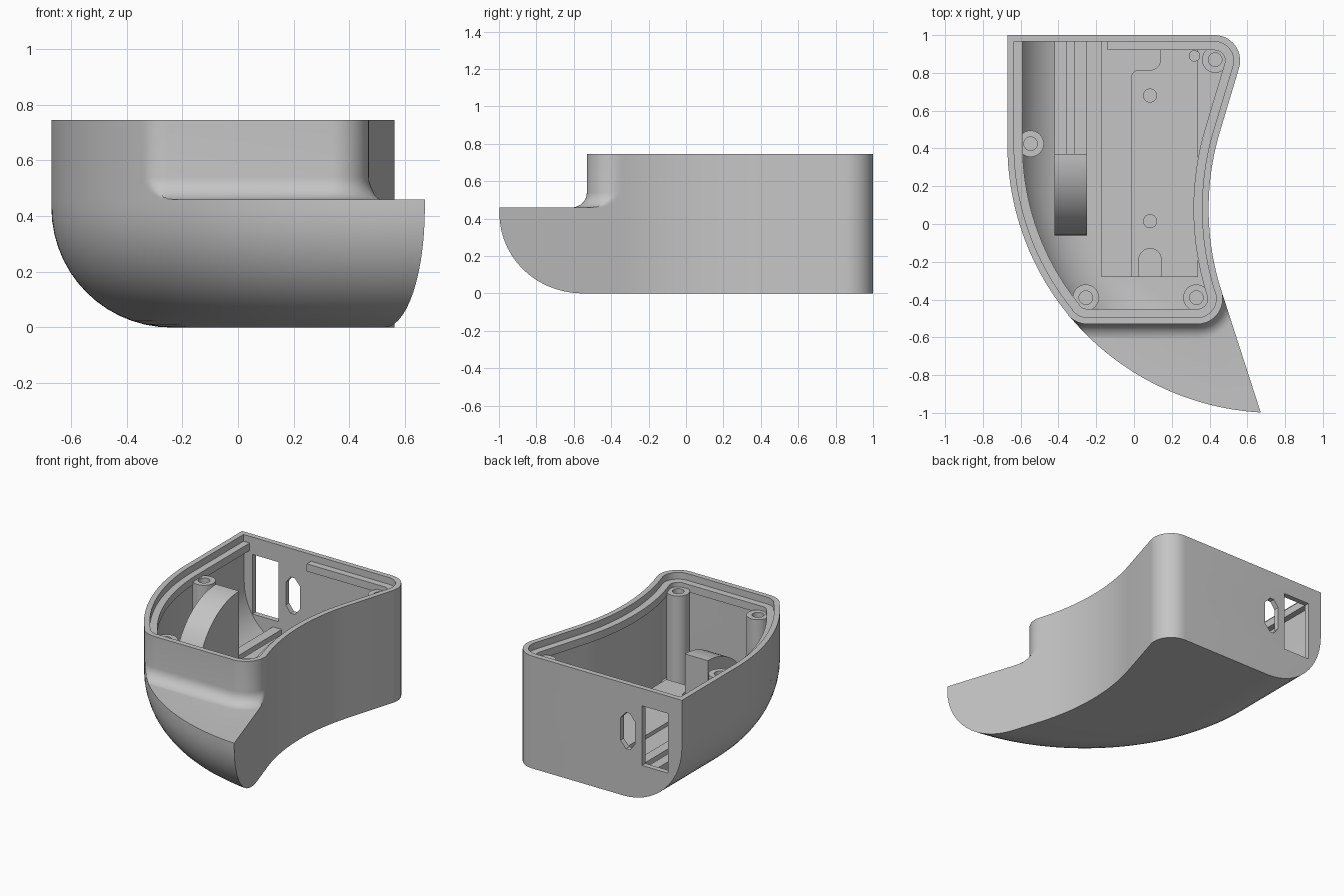
import bpy, bmesh, math
from math import sin, cos, radians, sqrt, atan2, degrees
from mathutils import Vector

cube = bpy.data.objects.get("Cube")
if cube:
    bpy.data.objects.remove(cube, do_unlink=True)

mat = bpy.data.materials.new("plain_grey")
mat.use_nodes = True
GREY = (0.56, 0.56, 0.56, 1)
mat.diffuse_color = GREY
mat.node_tree.nodes["Principled BSDF"].inputs["Base Color"].default_value = GREY

# Plan geometry: big outer curve, hollow side curve, corner centres
R, C = 1.42, Vector((0.75, 0.42))
HOLLOW = Vector((1.815, 0.08))
CORNER = 0.135
FRONT_L, FRONT_R, BACK_R = Vector((-0.246, -0.395)), Vector((0.335, -0.395)), Vector((0.427, 0.865))
LOW, HIGH = 17.9, 16.2
P0 = HOLLOW + R * Vector((-cos(radians(LOW)), -sin(radians(LOW))))
U = Vector((sin(radians(LOW)), -cos(radians(LOW))))
N = Vector((-U.y, U.x))
STEP_Z, TOP_Z = 0.46, 0.745


def arc(c, r, a0, a1, n):
    return [c + r * Vector((cos(radians(a0 + (a1 - a0) * i / n)),
                            sin(radians(a0 + (a1 - a0) * i / n)))) for i in range(n + 1)]


def right_side(d):
    return (arc(HOLLOW, R + d, 180 + LOW, 180 - HIGH, 32)
            + arc(BACK_R, CORNER - d, -HIGH, 90, 14))


def lower_plan(d):
    """Whole plan with the tail; d moves only the big outer curve inward."""
    w, rad = P0 - C, R - d
    t = -w.dot(U) + sqrt(w.dot(U) ** 2 - w.dot(w) + rad ** 2)
    end = P0 + t * U - C
    stop = degrees(atan2(end.y, end.x)) % 360
    return arc(C, rad, 180, stop, 64) + right_side(0) + [Vector((C.x - rad, 1))]


def clamp(p):
    """Keep a foot point inside the outer curve and the tail's cut face."""
    if (p - C).length > R:
        p = C + (p - C).normalized() * R
    return p - max((p - P0).dot(N), 0) * N


def upper_plan(d, flare=0, back=None):
    """Rim plan offset inward by d; flare spreads the front foot."""
    k = FRONT_L - C
    stop = degrees(atan2(k.y, k.x)) % 360
    front = (arc(FRONT_L, CORNER - d + flare, stop, 270, 12)
             + arc(FRONT_R, CORNER - d + flare, -90, LOW, 16))
    if flare:
        front = [clamp(p) for p in front]
    pts = arc(C, R - d, 180, stop, 30) + front + right_side(d)
    if back:
        pts += [Vector((-0.14, 1 - d)), Vector((-0.14, back))]
    return pts + [Vector((C.x - R + d, back or 1 - d))]


def at(plan, z):
    return [(p[0], p[1], z) for p in plan]


def loft(name, rings):
    bm = bmesh.new()
    loops = [[bm.verts.new(p) for p in ring] for ring in rings]
    n = len(loops[0])
    for a, b in zip(loops, loops[1:]):
        for i in range(n):
            j = (i + 1) % n
            bm.faces.new((a[i], a[j], b[j], b[i]))
    bm.faces.new(loops[0])
    bm.faces.new(loops[-1])
    bmesh.ops.remove_doubles(bm, verts=bm.verts, dist=1e-5)
    bmesh.ops.recalc_face_normals(bm, faces=bm.faces)
    me = bpy.data.meshes.new(name)
    bm.to_mesh(me)
    bm.free()
    me.materials.append(mat)
    ob = bpy.data.objects.new(name, me)
    bpy.context.collection.objects.link(ob)
    return ob


def prism(name, plan, z0, z1):
    return loft(name, [at(plan, z0), at(plan, z1)])


def box(name, x0, x1, y0, y1, z0, z1):
    return prism(name, [(x0, y0), (x1, y0), (x1, y1), (x0, y1)], z0, z1)


def combine(ob, other, op):
    other.hide_render = True
    m = ob.modifiers.new(op, "BOOLEAN")
    m.operation, m.solver, m.object = op, "EXACT", other
    with bpy.context.temp_override(object=ob, active_object=ob):
        bpy.ops.object.modifier_apply(modifier=m.name)
    bpy.data.objects.remove(other, do_unlink=True)


def bowl(r, inset, floor, top):
    """Rings of the rounded underside, then straight up to top."""
    turns = [radians(90 - 90 * i / 14) for i in range(15)]
    return ([at(lower_plan(inset + r * (1 - cos(t))), floor + r * (1 - sin(t))) for t in turns]
            + [at(lower_plan(inset), top)])


def fit_inside(ob):
    """Trim an inner part so it ends within the rounded wall."""
    combine(ob, loft("trim", bowl(0.41, 0.02, 0.02, TOP_Z)), "INTERSECT")
    return ob


# Outer shell: rounded lower body with tail, flared upper body
shell = loft("enclosure_shell", bowl(0.43, 0, 0, STEP_Z))
F = 0.08
foot = [radians(90 * i / 8) for i in range(9)]
upper = loft("upper_body", [at(upper_plan(0, F * (1 - sin(t))), STEP_Z + F * (1 - cos(t))) for t in foot]
             + [at(upper_plan(0), TOP_Z)])
combine(shell, upper, "UNION")

# Thin-walled cavity under a narrow shelf, and the rim recess
cavity = loft("cavity_cutter", bowl(0.37, 0.04, 0.06, 1.0))
limit = prism("cavity_limit", upper_plan(0.035), 0.03, 0.65)
combine(limit, prism("shelf_opening", upper_plan(0.08, back=0.965), 0.6, 0.9), "UNION")
combine(cavity, limit, "INTERSECT")
combine(shell, cavity, "DIFFERENCE")
combine(shell, prism("rim_cutter", upper_plan(0.035), 0.70, 0.9), "DIFFERENCE")

# The two openings in the back wall
combine(shell, box("window_cutter", -0.57, -0.378, 0.9, 1.1, 0.235, 0.63), "DIFFERENCE")
slot = [(-0.29, 0.315), (-0.26, 0.315), (-0.22, 0.36), (-0.22, 0.51),
        (-0.26, 0.555), (-0.29, 0.555), (-0.325, 0.51), (-0.325, 0.36)]
combine(shell, loft("slot_cutter", [[(x, y, z) for x, z in slot] for y in (0.9, 1.1)]), "DIFFERENCE")
parts = [shell]

# Screw posts with blind holes
for name, x, y in (("side", -0.547, 0.425), ("front_right", -0.255, -0.39),
                   ("front_left", 0.33, -0.39), ("back_left", 0.43, 0.87)):
    c = Vector((x, y))
    post = prism(name + "_screw_post", arc(c, 0.07, 0, 348.75, 31), 0.03, 0.67)
    combine(post, prism("hole_cutter", arc(c, 0.036, 0, 345, 23), 0.4, 0.8), "DIFFERENCE")
    parts.append(fit_inside(post))

# Quarter-round cradle and the rails behind it
curve = [(p.x, p.y) for p in arc(Vector((0.37, 0.27)), 0.43, 90, 180, 24)]
profile = curve + [(-0.06, 0.04), (0.37, 0.04)]
cradle = loft("cradle_block", [[(x, y, z) for y, z in profile] for x in (-0.42, -0.25)])
parts.append(fit_inside(cradle))
for name, x0, x1, z in (("outer", -0.42, -0.355, 0.19), ("middle", -0.355, -0.315, 0.13),
                        ("inner", -0.315, -0.25, 0.19)):
    parts.append(fit_inside(box(name + "_rail", x0, x1, 0.365, 0.97, 0.04, z)))

# Floor plate, circuit tray with notch, and locating pins
parts.append(box("floor_plate", -0.172, 0.34, -0.28, 0.97, 0.04, 0.1))
notch = arc(Vector((0.085, -0.19)), 0.06, 180, 0, 14)
hook = arc(Vector((0.085, 0.87)), 0.055, -90, 0, 8)
tray = ([Vector((-0.015, -0.28)), Vector((0.025, -0.28))] + notch
        + [Vector((0.145, -0.28)), Vector((0.34, -0.28)), Vector((0.34, 0.97)), Vector((0.14, 0.97))]
        + hook[::-1] + arc(Vector((0.025, 0.775)), 0.04, 90, 180, 6))
parts.append(prism("circuit_tray", tray, 0.05, 0.125))
for i, (x, y, r) in enumerate(((0.085, 0.68, 0.037), (0.085, 0.015, 0.037), (0.32, 0.89, 0.03))):
    parts.append(prism("locating_pin_%d" % (i + 1), arc(Vector((x, y)), r, 0, 345, 23), 0.06, 0.15))

# Smooth curved walls, keep real edges sharp
bpy.ops.object.select_all(action="DESELECT")
for ob in parts:
    ob.select_set(True)
bpy.context.view_layer.objects.active = shell
bpy.ops.object.shade_smooth_by_angle(angle=radians(30))
